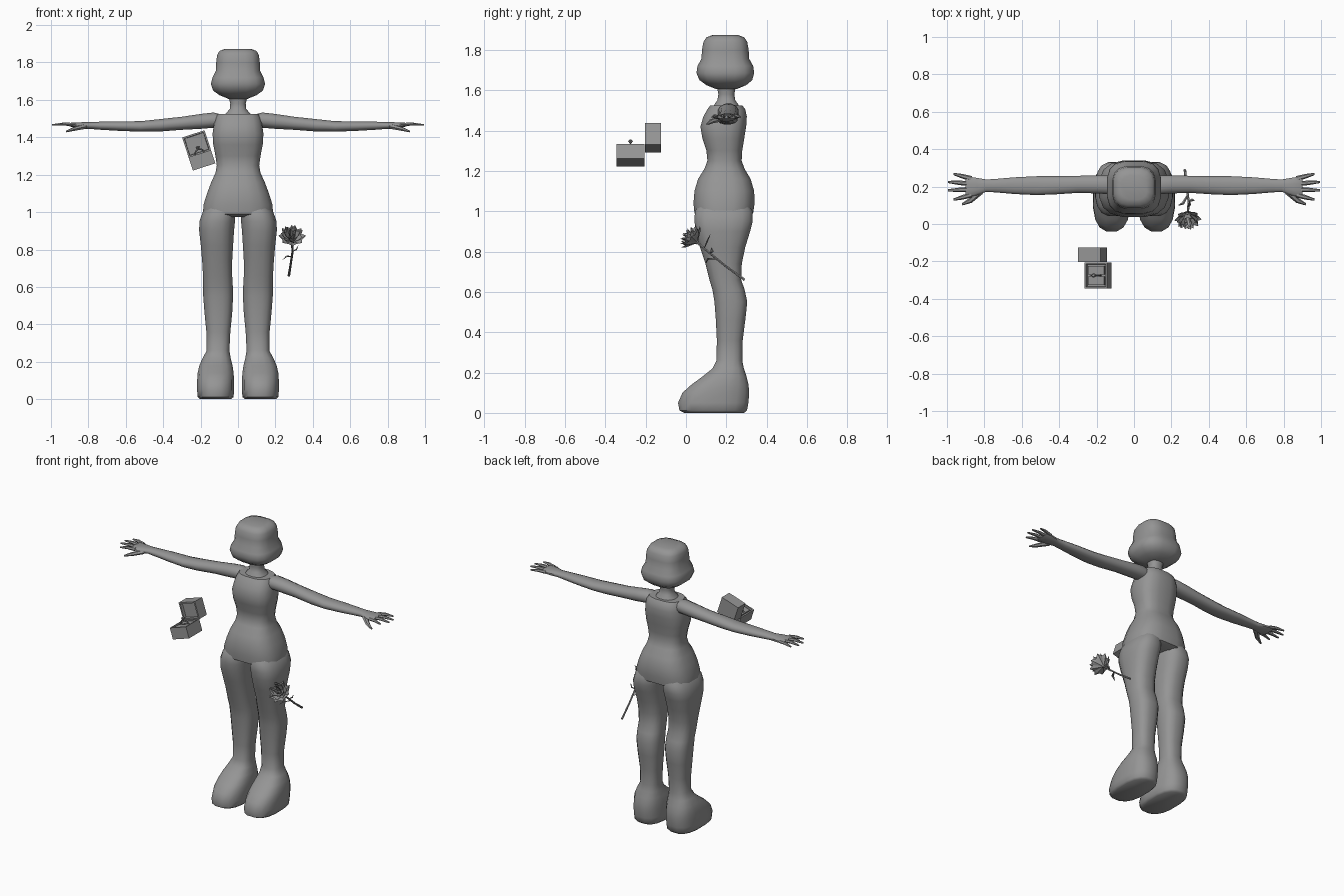
import bpy, bmesh, math
from mathutils import Vector, Matrix

if "Cube" in bpy.data.objects:
    bpy.data.objects.remove(bpy.data.objects["Cube"], do_unlink=True)

grey = bpy.data.materials.new("plain grey")
grey.use_nodes = True
GREY = (0.3, 0.3, 0.3, 1)
grey.diffuse_color = GREY
grey.node_tree.nodes["Principled BSDF"].inputs["Base Color"].default_value = GREY


def finish(name, bm, smooth=None):
    bmesh.ops.recalc_face_normals(bm, faces=bm.faces)
    me = bpy.data.meshes.new(name)
    bm.to_mesh(me)
    bm.free()
    me.materials.append(grey)
    ob = bpy.data.objects.new(name, me)
    bpy.context.collection.objects.link(ob)
    if smooth:
        bpy.ops.object.select_all(action='DESELECT')
        ob.select_set(True)
        bpy.context.view_layer.objects.active = ob
        bpy.ops.object.shade_smooth_by_angle(angle=math.radians(smooth))
    return ob


def skin(bm, loops):
    """Bridge successive point loops and cap both ends."""
    rows = [[bm.verts.new(p) for p in loop] for loop in loops]
    n = len(rows[0])
    for a, b in zip(rows, rows[1:]):
        for i in range(n):
            j = (i + 1) % n
            bm.faces.new((a[i], a[j], b[j], b[i]))
    bm.faces.new(rows[0])
    bm.faces.new(rows[-1])


def squircle(power, sides=16):
    for i in range(sides):
        a = 2 * math.pi * (i + 0.5) / sides
        c, s = math.cos(a), math.sin(a)
        yield (math.copysign(abs(c) ** (2 / power), c),
               math.copysign(abs(s) ** (2 / power), s))


def column(name, rings, power):
    """Upright body from rings of height, x range and y range."""
    bm = bmesh.new()
    skin(bm, [[((x0 + x1) / 2 + u * (x1 - x0) / 2, (y0 + y1) / 2 + v * (y1 - y0) / 2, z)
               for u, v in squircle(power)] for z, x0, x1, y0, y1 in rings])
    return finish(name, bm, 50)


def tube(bm, points, radii, flat=1.0, sides=6):
    """Tapered tube through points; flat squashes it vertically."""
    pts = [Vector(p) for p in points]
    loops = []
    for i, p in enumerate(pts):
        d = (pts[min(i + 1, len(pts) - 1)] - pts[max(i - 1, 0)]).normalized()
        side = d.cross(Vector((0, 0, 1))).normalized()
        up = side.cross(d)
        loops.append([p + radii[i] * (side * math.cos(a) + up * math.sin(a) * flat)
                      for a in (2 * math.pi * k / sides for k in range(sides))])
    skin(bm, loops)


def sym(rows):
    return [(z, -w, w, y0, y1) for z, w, y0, y1 in rows]


# Head, neck and torso
column("head", sym([
    (1.605, .05, .15, .25), (1.625, .10, .10, .30), (1.65, .135, .065, .33),
    (1.685, .147, .05, .34), (1.72, .138, .055, .335), (1.755, .12, .075, .315),
    (1.80, .118, .078, .312), (1.84, .113, .085, .305), (1.862, .10, .10, .29),
    (1.873, .07, .13, .26)]), 3)
column("neck", sym([
    (1.50, .08, .13, .27), (1.53, .065, .14, .26), (1.55, .045, .155, .245),
    (1.58, .042, .16, .24), (1.63, .055, .15, .25)]), 2.4)
column("torso", sym([
    (.975, .15, .08, .30), (.99, .19, .04, .335), (1.04, .187, .035, .342),
    (1.10, .168, .04, .34), (1.16, .145, .058, .322), (1.21, .122, .09, .292),
    (1.25, .115, .105, .277), (1.30, .122, .10, .28), (1.36, .134, .08, .29),
    (1.42, .138, .07, .30), (1.47, .13, .085, .303), (1.505, .122, .105, .295),
    (1.525, .11, .12, .28)]), 2.8)

# Legs and feet
leg = [(0.0, .035, .205, -.01, .29), (.012, .022, .218, -.035, .305),
       (.05, .02, .22, -.042, .312), (.10, .02, .22, -.02, .316),
       (.14, .022, .217, .025, .312), (.18, .028, .208, .08, .302),
       (.22, .038, .19, .13, .288), (.26, .045, .168, .15, .28),
       (.36, .04, .17, .152, .282), (.46, .03, .18, .147, .295),
       (.55, .025, .187, .14, .305), (.61, .027, .187, .13, .292),
       (.66, .03, .188, .115, .275), (.74, .03, .193, .095, .278),
       (.82, .025, .20, .068, .295), (.90, .02, .209, .046, .32),
       (.95, .015, .208, .04, .333), (1.0, .012, .19, .042, .332), (1.04, .02, .16, .07, .31)]
for label, s in (("left", 1), ("right", -1)):
    column(label + "_leg", [(z, *sorted((s * a, s * b)), y0, y1) for z, a, b, y0, y1 in leg], 2.6)

# Arms with palm and fingers: x, y, z, half depth, half height
arm = [(.09, .205, 1.485, .05, .038), (.13, .21, 1.492, .052, .042),
       (.20, .212, 1.485, .05, .041), (.30, .212, 1.475, .047, .036),
       (.42, .207, 1.464, .05, .034), (.52, .205, 1.458, .052, .029),
       (.64, .205, 1.46, .046, .026), (.74, .205, 1.462, .037, .022),
       (.79, .205, 1.463, .034, .019), (.84, .20, 1.463, .048, .018),
       (.89, .20, 1.467, .056, .012), (.90, .20, 1.467, .048, .008)]
fingers = [(.155, .965, .13), (.185, .995, .18), (.215, .995, .225), (.243, .965, .268)]
for label, s in (("left", 1), ("right", -1)):
    bm = bmesh.new()
    skin(bm, [[(s * x, y + u * ry, z + v * rz) for u, v in squircle(2.2, 12)]
              for x, y, z, ry, rz in arm])
    for y0, x1, y1 in fingers:
        mid = (s * (.87 + x1) / 2, (y0 + y1) / 2, 1.471)
        tube(bm, [(s * .87, y0, 1.467), mid, (s * x1, y1, 1.466)], [.014, .012, .006], .75)
    tube(bm, [(s * .82, .175, 1.458), (s * .875, .125, 1.445), (s * .918, .105, 1.431)],
         [.018, .014, .006], .8)
    finish(label + "_arm", bm, 50)

# Ring box, tilted sideways
tilt = Matrix.Translation((-.21, 0, 1.33)) @ Matrix.Rotation(math.radians(-18), 4, 'Y')


def tray(name, lo, hi, open_dir):
    """Box with a recess pressed into its open side."""
    bm = bmesh.new()
    bmesh.ops.create_cube(bm, size=1)
    for v in bm.verts:
        v.co = Vector([(a + b) / 2 + c * (b - a) for a, b, c in zip(lo, hi, v.co)])
    face = [f for f in bm.faces if f.normal.dot(Vector(open_dir)) > .9]
    bmesh.ops.inset_region(bm, faces=face, thickness=.013)
    bmesh.ops.inset_region(bm, faces=face, thickness=.002, depth=-.02)
    bm.transform(tilt)
    return finish(name, bm)


base = tray("ring_box_base", (-.063, -.345, -.093), (.063, -.205, -.018), (0, 0, 1))
lid = tray("ring_box_lid", (-.063, -.203, -.02), (.063, -.125, .093), (0, -1, 0))

# Cushion and ring with a gem
bm = bmesh.new()
for y in (-.303, -.247):
    m = tilt @ Matrix.Translation((0, y, -.03)) @ Matrix.Diagonal((.09, .044, .016, 1))
    bmesh.ops.create_cube(bm, size=1, matrix=m)
finish("cushion", bm)
bm = bmesh.new()
N, M = 20, 6
grid = [[bm.verts.new(tilt @ Vector((
    (.026 + .004 * math.cos(b)) * math.cos(a), -.275 + .004 * math.sin(b),
    -.02 + (.026 + .004 * math.cos(b)) * math.sin(a))))
    for b in (2 * math.pi * j / M for j in range(M))]
    for a in (2 * math.pi * i / N for i in range(N))]
for i in range(N):
    for j in range(M):
        k, l = (i + 1) % N, (j + 1) % M
        bm.faces.new((grid[i][j], grid[k][j], grid[k][l], grid[i][l]))
finish("ring_band", bm, 60)
bm = bmesh.new()
for z, h, r1, r2 in ((.011, .014, .003, .012), (.021, .006, .012, .007)):
    bmesh.ops.create_cone(bm, cap_ends=True, segments=8, radius1=r1, radius2=r2, depth=h,
                          matrix=tilt @ Matrix.Translation((0, -.275, z)))
finish("ring_gem", bm)

# Flower: rings of folded pointed petals around a tilted axis
axis = Vector((.03, -.75, .66)).normalized()
pose = Matrix.Translation((.288, .055, .845)) @ axis.to_track_quat('Z', 'Y').to_matrix().to_4x4()
bm = bmesh.new()
layers = [(8, .074, .045, .026, 0), (7, .062, .062, .023, .4),
          (6, .045, .075, .019, .1), (4, .022, .082, .014, .5)]
for count, reach, height, wide, turn in layers:
    for i in range(count):
        m = pose @ Matrix.Rotation(2 * math.pi * i / count + turn, 4, 'Z')
        root, left, right, mid, tip = [bm.verts.new(m @ Vector(p)) for p in (
            (.006, 0, 0), (reach * .62, wide, height * .72), (reach * .62, -wide, height * .72),
            (reach * .72, 0, height * .55), (reach, 0, height))]
        for f in ((root, mid, left), (root, right, mid), (mid, tip, left), (mid, right, tip)):
            bm.faces.new(f)
bmesh.ops.create_cone(bm, cap_ends=True, segments=8, radius1=.008, radius2=.022, depth=.03,
                      matrix=pose @ Matrix.Translation((0, 0, .01)))
finish("flower_petals", bm)

# Stem with side shoots and leaves
bm = bmesh.new()
tube(bm, [(.288, .055, .845), (.292, .12, .79), (.282, .20, .725), (.272, .29, .66)],
     [.006, .006, .006, .007])
shoots = [((.287, .155, .762), (.262, .11, .765), (.238, .10, .745)),
          ((.292, .12, .79), (.312, .13, .80), (.322, .125, .82)),
          ((.29, .09, .815), (.297, .105, .85), (.30, .12, .885))]
for a, b, c in shoots:
    tube(bm, [a, b, c], [.004, .008, .002], .5, 4)
finish("flower_stem", bm)
